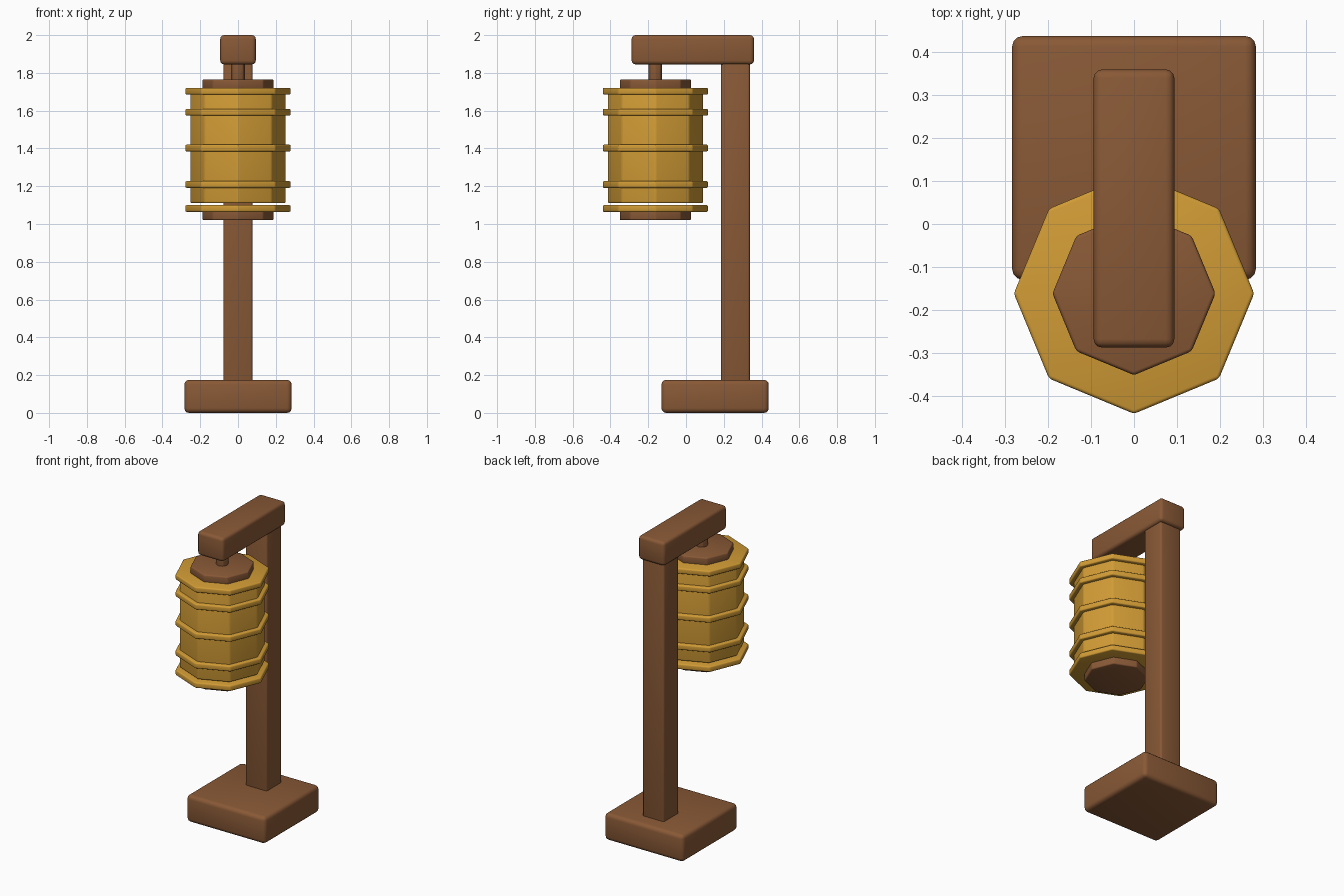
import bpy
from math import radians

cube = bpy.data.objects.get("Cube")
if cube:
    bpy.data.objects.remove(cube, do_unlink=True)


def material(name, color):
    mat = bpy.data.materials.new(name)
    mat.use_nodes = True
    mat.diffuse_color = color
    mat.node_tree.nodes["Principled BSDF"].inputs["Base Color"].default_value = color
    return mat


wood = material("brown wood", (0.25, 0.1, 0.037, 1))
gold = material("golden yellow", (0.64, 0.33, 0.036, 1))


def finish(name, mat, bevel, segments=3):
    """Name and colour the active object, then round its edges."""
    obj = bpy.context.object
    obj.name = name
    obj.data.materials.append(mat)
    mod = obj.modifiers.new("rounded edges", 'BEVEL')
    mod.width = bevel
    mod.segments = segments
    mod.limit_method = 'ANGLE'
    mod.angle_limit = radians(30)
    bpy.ops.object.modifier_apply(modifier=mod.name)
    bpy.ops.object.shade_smooth_by_angle(angle=radians(35))
    return obj


def box(name, x, y0, y1, z0, z1, bevel):
    """Box from -x to x, y0 to y1 and z0 to z1."""
    bpy.ops.mesh.primitive_cube_add(size=1, location=(0, (y0 + y1) / 2, (z0 + z1) / 2))
    bpy.context.object.scale = (2 * x, y1 - y0, z1 - z0)
    bpy.ops.object.transform_apply(location=False, rotation=False, scale=True)
    return finish(name, wood, bevel)


LANTERN_Y = -0.162


def octagon(name, radius, z0, z1, mat, bevel):
    """Eight-sided prism on the lantern axis with a corner facing front."""
    bpy.ops.mesh.primitive_cylinder_add(vertices=8, radius=radius, depth=z1 - z0,
                                        location=(0, LANTERN_Y, (z0 + z1) / 2))
    return finish(name, mat, bevel)


# Wooden stand
box("base", 0.284, -0.13, 0.438, 0, 0.175, 0.025)
box("post", 0.077, 0.185, 0.338, 0.15, 1.87, 0.012)
box("arm", 0.094, -0.288, 0.36, 1.845, 2, 0.02)

# Hanging rod and wooden caps
octagon("hanging_rod", 0.037, 1.74, 1.87, wood, 0.004)
octagon("top_cap", 0.19, 1.71, 1.766, wood, 0.008)
octagon("bottom_cap", 0.19, 1.02, 1.08, wood, 0.008)

# Lantern body and its hoops, with a narrow gap above the lowest hoop
octagon("lantern_body", 0.254, 1.11, 1.705, gold, 0.01)
for i, z in enumerate((1.082, 1.209, 1.402, 1.592, 1.703)):
    octagon(f"lantern_hoop_{i + 1}", 0.28, z - 0.018, z + 0.018, gold, 0.008)
